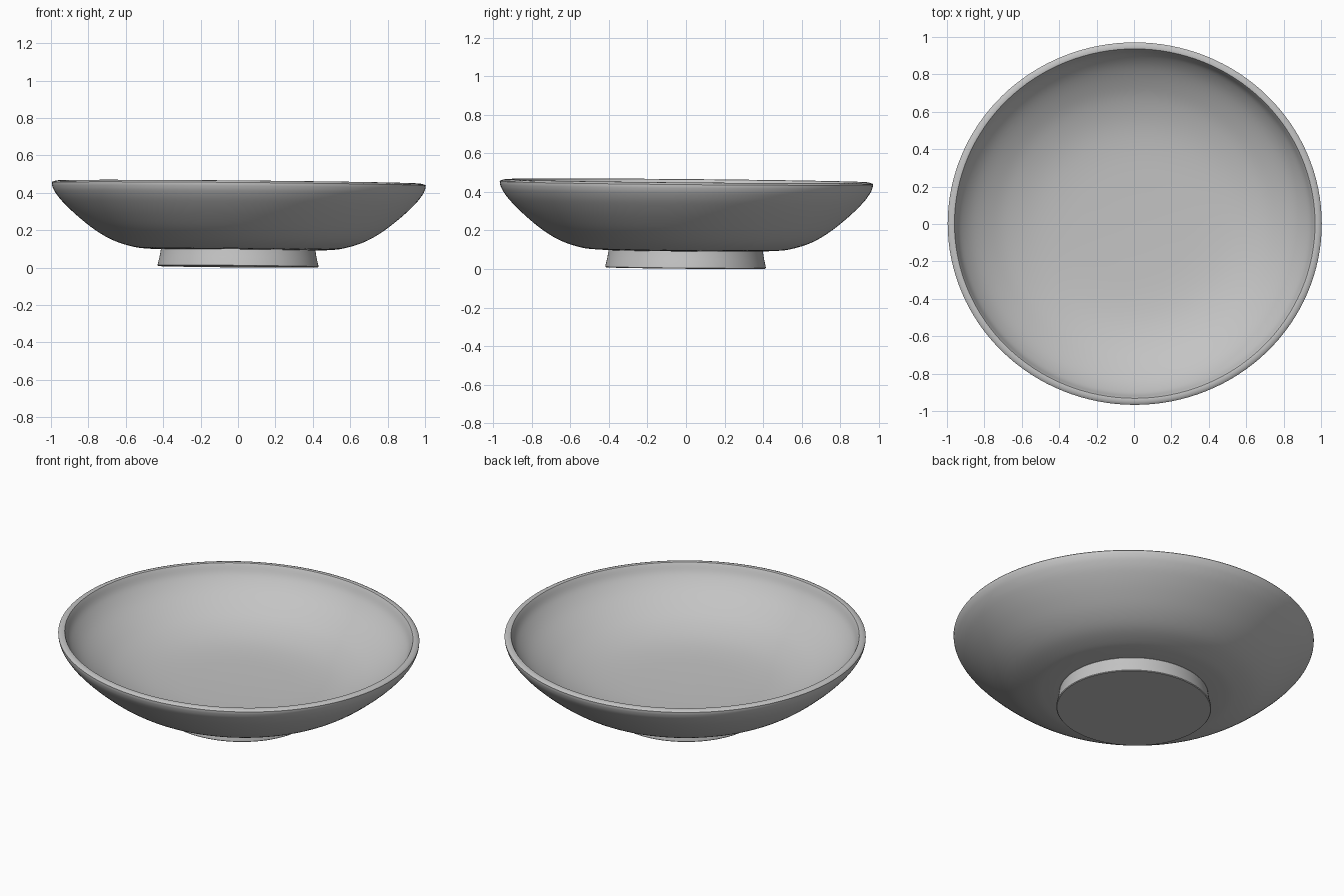
import bpy
import bmesh
from math import radians, tau, cos, sin
from mathutils import Vector, Matrix

default = bpy.data.objects.get("Cube")
if default:
    bpy.data.objects.remove(default, do_unlink=True)

SIDES = 128
OVAL = 0.969                      # depth relative to width
TILT = Matrix.Rotation(0.009, 4, 'Y') @ Matrix.Rotation(-0.009, 4, 'X')

grey = bpy.data.materials.new("grey ceramic")
grey.use_nodes = True
grey.diffuse_color = (0.55, 0.55, 0.55, 1)
grey.node_tree.nodes["Principled BSDF"].inputs["Base Color"].default_value = (0.55, 0.55, 0.55, 1)


def smooth_path(points, steps=5):
    """Rounded path through (radius, height) points."""
    pts = [Vector(p) for p in points]
    pts = [2 * pts[0] - pts[1]] + pts + [2 * pts[-1] - pts[-2]]
    path = []
    for a, b, c, d in zip(pts, pts[1:], pts[2:], pts[3:]):
        for i in range(steps):
            t = i / steps
            path.append(0.5 * (2 * b + (c - a) * t + (2 * a - 5 * b + 4 * c - d) * t * t
                               + (3 * b - a - 3 * c + d) * t ** 3))
    return path + [pts[-2]]


def lathe(name, profile):
    """Turn a profile that starts and ends on the axis into a closed solid."""
    bm = bmesh.new()
    rings = []
    for r, z in profile:
        if r < 1e-4:
            rings.append([bm.verts.new((0, 0, z))] * SIDES)
        else:
            rings.append([bm.verts.new((r * cos(tau * i / SIDES), OVAL * r * sin(tau * i / SIDES), z))
                          for i in range(SIDES)])
    for low, high in zip(rings, rings[1:]):
        for i in range(SIDES):
            j = (i + 1) % SIDES
            corners = dict.fromkeys((low[i], low[j], high[j], high[i]))
            bm.faces.new(list(corners))
    bmesh.ops.recalc_face_normals(bm, faces=bm.faces)
    mesh = bpy.data.meshes.new(name)
    bm.to_mesh(mesh)
    bm.free()
    mesh.materials.append(grey)
    obj = bpy.data.objects.new(name, mesh)
    bpy.context.collection.objects.link(obj)
    obj.matrix_world = Matrix.Translation((0, -0.002, 0.005)) @ TILT
    bpy.ops.object.select_all(action='DESELECT')
    obj.select_set(True)
    bpy.context.view_layer.objects.active = obj
    bpy.ops.object.shade_smooth_by_angle(angle=radians(40))


# Foot: flat base and short wall, slightly wider at the bottom
foot = [(0, 0), (0.426, 0), (0.43, 0.004), (0.429, 0.012), (0.42, 0.05), (0.413, 0.09)]

# Outer wall, steepening towards the rim
outside = smooth_path([(0.414, 0.091), (0.48, 0.093), (0.56, 0.102), (0.67, 0.136), (0.77, 0.193),
                       (0.87, 0.272), (0.945, 0.344), (0.983, 0.393), (0.997, 0.423), (1.0, 0.442)])

# Rim: sloping outwards, with its crest near the inner edge
rim = [(0.997, 0.446), (0.985, 0.45), (0.97, 0.453), (0.964, 0.451)]

# Inner wall, curving gradually into the floor
inside = smooth_path([(0.96, 0.444), (0.932, 0.388), (0.87, 0.323), (0.78, 0.262), (0.68, 0.213),
                      (0.55, 0.175), (0.4, 0.156), (0.2, 0.149), (0, 0.147)])

lathe("footed_bowl", foot + outside + rim + inside)
